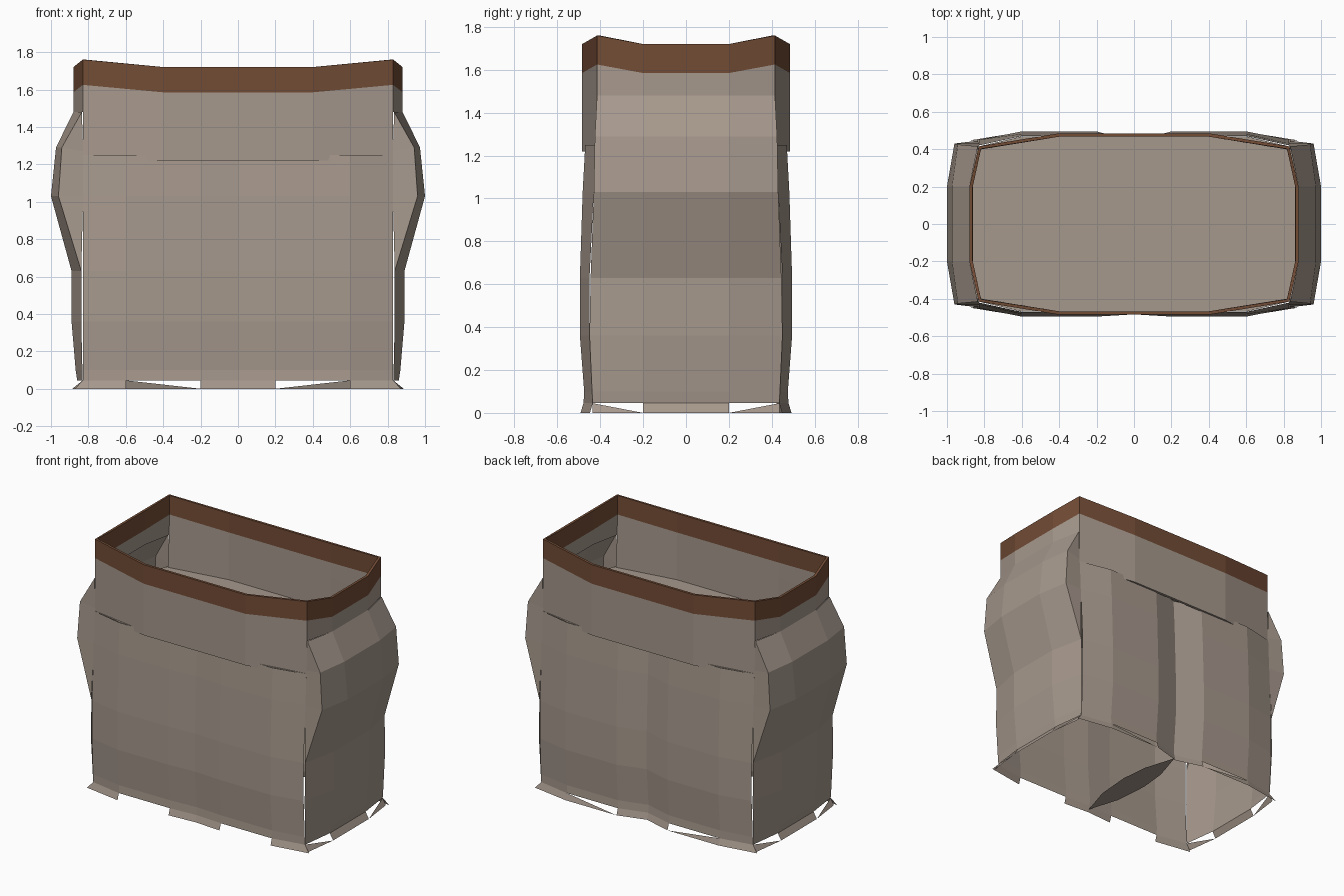
import bpy

cube = bpy.data.objects.get("Cube")
if cube:
    bpy.data.objects.remove(cube, do_unlink=True)


def material(name, rgb):
    m = bpy.data.materials.new(name)
    m.use_nodes = True
    m.diffuse_color = (*rgb, 1)
    bsdf = m.node_tree.nodes["Principled BSDF"]
    bsdf.inputs["Base Color"].default_value = (*rgb, 1)
    bsdf.inputs["Roughness"].default_value = 0.9
    return m


CLOTH = material("beige cloth", (0.38, 0.315, 0.265))
BELT = material("brown belt", (0.17, 0.072, 0.036))


def build(name, verts, faces, mats=(CLOTH,)):
    mesh = bpy.data.meshes.new(name)
    mesh.from_pydata(verts, [], faces)
    for m in mats:
        mesh.materials.append(m)
    mesh.update()
    ob = bpy.data.objects.new(name, mesh)
    bpy.context.collection.objects.link(ob)
    return ob


def grid_faces(rows, cols, flip):
    faces = []
    for r in range(rows - 1):
        for c in range(cols - 1):
            a, b = r * cols + c, (r + 1) * cols + c
            f = (a, b, b + 1, a + 1)
            faces.append(f[::-1] if flip else f)
    return faces


# Waist: belt band, short sides, longer front and back flaps
half = [(-.4, -.485), (.4, -.485), (.83, -.415), (.88, -.2), (.88, .2), (.83, .415)]
ring = half + [(-x, -y) for x, y in half]
n = len(ring)
verts, faces = [], []
for level in range(4):
    for x, y in ring:
        lift = .04 if abs(x) == .83 else 0
        verts.append((x, y, (1.72 + lift, 1.585 + lift, 1.48, 1.22)[level]))
for level in range(3):
    for i in range(n):
        j = (i + 1) % n
        on_flap = abs(ring[i][0]) < .85 and abs(ring[j][0]) < .85
        if level < 2 or on_flap:
            a, b = level * n, (level + 1) * n
            faces.append((a + i, b + i, b + j, a + j))
waist = build("waist", verts, faces, (BELT, CLOTH))
for p in waist.data.polygons:
    p.material_index = 0 if p.index < n else 1
solid = waist.modifiers.new("thickness", "SOLIDIFY")
solid.thickness = .018
solid.offset = -1

# Front and back walls, creased down the middle
heights = [1.25, 1.03, .63, .36, .1, .045]
mid_y = [.47, .482, .495, .495, .475, .478]
corner_y = [.42, .43, .45, .45, .438, .435]
cols = [-.83, -.6, -.2, 0, .2, .6, .83]
for name, s, crease in (("front_wall", -1, .012), ("back_wall", 1, .055)):
    verts = []
    for z, m, c in zip(heights, mid_y, corner_y):
        for x in cols:
            y = c if abs(x) == .83 else m - (crease if x == 0 else 0)
            verts.append((x, s * y, z))
    faces = grid_faces(len(heights), len(cols), s > 0)
    # Ragged hem: centre tab and corner tabs
    base = len(verts)
    last = base - len(cols)
    for x, y, z in verts[last:]:
        wide = 1.05 if abs(x) == .83 else 1
        verts.append((x * wide, y * 1.03, 0))
    for c in (0, 2, 3, 5):
        faces.append((last + c, base + c, base + c + 1, last + c + 1))
    if s > 0:
        faces += [(last + 1, base + 1, base + 2), (last + 5, base + 5, base + 4)]
    build(name, verts, faces)

# Bulging sides with pocket gussets
side_z = [1.48, 1.29, 1.03, .63, .36, .1, .045]
mid_x = [.88, .973, 1.0, .89, .89, .868, .86]
edge_x = [.835, .942, .96, .838, .838, .832, .83]
edge_y = [.415, .425, .43, .445, .45, .438, .435]
for name, s in (("left_side", 1), ("right_side", -1)):
    verts = []
    for z, m, e, y in zip(side_z, mid_x, edge_x, edge_y):
        verts += [(s * e, -y, z), (s * m, -.2, z), (s * m, .2, z), (s * e, y, z)]
    faces = grid_faces(len(side_z), 4, s < 0)
    # Triangular gussets closing the bulge to the walls
    for c, sy in ((0, -1), (3, 1)):
        k = len(verts)
        verts += [(s * .828, sy * .415, 1.27), (s * .828, sy * .43, 1.03)]
        faces += [(c, 4 + c, k), (k, 4 + c, 8 + c, k + 1), (k + 1, 8 + c, 12 + c)]
    # Ragged hem
    last = 4 * (len(side_z) - 1)
    base = len(verts)
    verts += [(x * 1.03, y, 0) for x, y, z in verts[last:last + 4]]
    faces += [(last, base, base + 1), (last + 3, base + 3, base + 2),
              (last + 1, base + 1, base + 2, last + 2)]
    build(name, verts, faces)

# Flat inner cover below the waist
cover = [(-.6, -.468), (.6, -.468), (.83, -.415), (.93, -.2), (.93, .2), (.83, .415)]
cover += [(-x, -y) for x, y in cover]
build("inner_cover", [(x, y, 1.25) for x, y in cover], [tuple(range(len(cover)))])

# Narrow strip between the leg openings
strip = [(0, -.475), (.07, -.25), (.09, 0), (.07, .2), (0, .425),
         (-.07, .2), (-.09, 0), (-.07, -.25)]
build("crotch_strip", [(x, y, .02) for x, y in strip], [tuple(range(len(strip)))])
